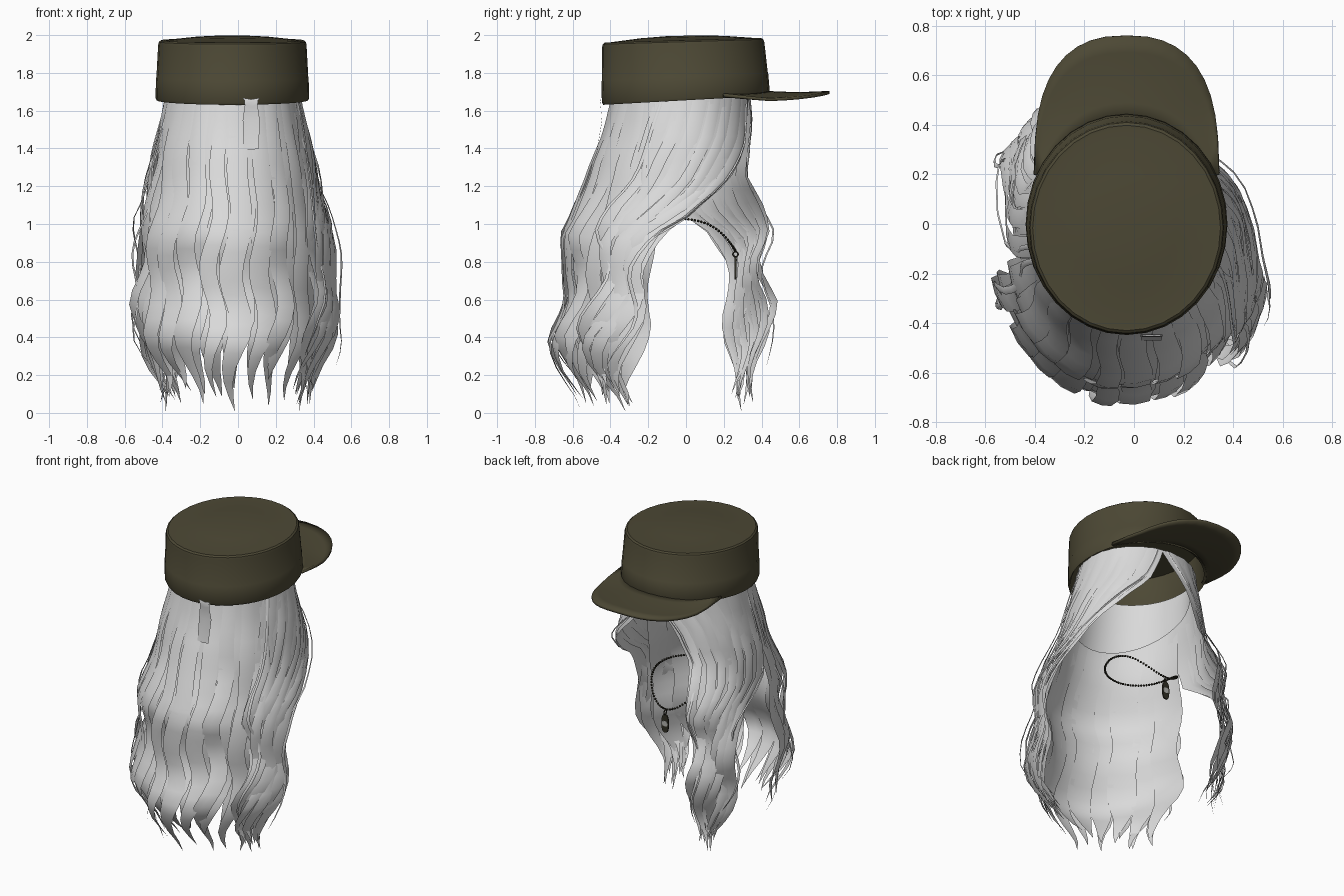
import bpy, bmesh, math, random
from mathutils import Vector, Matrix

random.seed(4)
if "Cube" in bpy.data.objects:
    bpy.data.objects.remove(bpy.data.objects["Cube"], do_unlink=True)

CX = -0.03


def material(name, rgb):
    m = bpy.data.materials.new(name)
    m.use_nodes = True
    m.diffuse_color = (*rgb, 1)
    bsdf = m.node_tree.nodes["Principled BSDF"]
    bsdf.inputs["Base Color"].default_value = (*rgb, 1)
    bsdf.inputs["Roughness"].default_value = 0.8
    return m


HAIR = material("silver hair", (0.70, 0.70, 0.70))
CLOTH = material("olive cloth", (0.073, 0.065, 0.035))
METAL = material("dark metal", (0.03, 0.028, 0.018))
BAND = material("pale tag band", (0.45, 0.45, 0.43))


def finish(bm, name, mat, angle=35):
    me = bpy.data.meshes.new(name)
    bm.to_mesh(me)
    bm.free()
    ob = bpy.data.objects.new(name, me)
    bpy.context.collection.objects.link(ob)
    me.materials.append(mat)
    bpy.ops.object.select_all(action='DESELECT')
    ob.select_set(True)
    bpy.context.view_layer.objects.active = ob
    bpy.ops.object.shade_smooth_by_angle(angle=math.radians(angle))
    return ob


def bridge(bm, a, b, closed=True):
    n = len(a)
    for i in range(n if closed else n - 1):
        j = (i + 1) % n
        bm.faces.new((a[i], a[j], b[j], b[i]))


# Cap: elliptical shell with a faint seam, a rolled top edge and a hollow inside
def build_cap():
    profile = [(0.93, 1.90), (0.96, 1.67), (0.985, 1.655), (1.0, 1.668),
               (0.992, 1.775), (0.988, 1.778), (0.965, 1.95), (0.955, 1.965),
               (0.93, 1.973), (0.9, 1.972), (0.5, 1.99), (0.2, 1.997)]
    bm = bmesh.new()
    rings = []
    for r, z in profile:
        ring = []
        h = z - 1.655
        for i in range(32):
            a = math.tau * i / 32
            y = 0.445 * r * math.sin(a) - 0.05 * h
            ring.append(bm.verts.new((CX + 0.407 * r * math.cos(a), y, z + (0.055 - 0.08 * h) * y)))
        rings.append(ring)
    for a, b in zip(rings, rings[1:]):
        bridge(bm, a, b)
    bm.faces.new(rings[0][::-1])
    bm.faces.new(rings[-1])
    bmesh.ops.recalc_face_normals(bm, faces=bm.faces)
    finish(bm, "cap", CLOTH)


# Brim: rounded visor drooping at its sides
def build_brim():
    bm = bmesh.new()
    rows = []
    for k in range(6):
        f = k / 5
        row = []
        for i in range(21):
            t = i / 20
            a = math.pi * t
            b = math.radians(27 + 126 * t)
            c, s = math.cos(a), math.sin(a)
            ox = 0.372 * math.copysign(abs(c) ** 0.8, c)
            oy = 0.2 + 0.56 * max(s, 0) ** 0.72
            x = (1 - f) * 0.39 * math.cos(b) + f * ox
            y = (1 - f) * 0.42 * math.sin(b) + f * oy
            droop = min(max((y - 0.1) / 0.35, 0), 1)
            z = 1.697 - 0.042 * (x / 0.37) ** 2 * droop - 0.006 * math.sin(math.pi * f)
            row.append(bm.verts.new((CX + x, y, z)))
        rows.append(row)
    for a, b in zip(rows, rows[1:]):
        bridge(bm, b, a, closed=False)
    bmesh.ops.remove_doubles(bm, verts=bm.verts, dist=0.0005)
    bmesh.ops.recalc_face_normals(bm, faces=bm.faces)
    ob = finish(bm, "brim", CLOTH)
    mod = ob.modifiers.new("thickness", 'SOLIDIFY')
    mod.thickness = 0.016
    mod.offset = 0


# Hair envelope by height; angles run from the back (0) towards +x (90)
HEIGHTS = [1.68, 1.45, 1.25, 1.1, 0.95, 0.8, 0.6, 0.4, 0.2, 0.0]
SIDE = [0.36, 0.40, 0.44, 0.47, 0.50, 0.52, 0.55, 0.52, 0.46, 0.40]
REAR = [0.395, 0.45, 0.52, 0.60, 0.65, 0.62, 0.65, 0.70, 0.64, 0.50]
FORE = [0.34, 0.35, 0.38, 0.46, 0.51, 0.47, 0.51, 0.48, 0.45, 0.42]
# Each region: edge angles by height, lock count, extra lift of the lower part
REGIONS = {
    "back_hair": ([-76, -76, -76, -74, -72, -71, -71, -70, -67, -62],
                  [72, 72, 72, 70, 66, 64, 62, 61, 58, 52], 10, 0.0),
    "swept_side_hair": ([68, 62, 56, 52, 50, 50, 48, 46, 44, 42],
                        [166, 152, 126, 98, 76, 71, 68, 65, 62, 58], 7, 0.05),
    "front_side_hair": ([-192, -160, -149, -146, -145, -145, -146, -144, -142, -138],
                        [-74, -74, -75, -82, -108, -117, -118, -119, -121, -126], 7, 0.01),
}


def sample(table, z):
    for i in range(len(HEIGHTS) - 1):
        if z >= HEIGHTS[i + 1]:
            f = (HEIGHTS[i] - z) / (HEIGHTS[i] - HEIGHTS[i + 1])
            return table[i] + (table[i + 1] - table[i]) * min(max(f, 0), 1)
    return table[-1]


def surface(deg, z, off):
    a = math.radians(deg)
    ry = sample(REAR if math.cos(a) > 0 else FORE, z) + off
    return Vector((CX + (sample(SIDE, z) + off) * math.sin(a), -ry * math.cos(a), z))


# One lock: a broad wavy ribbon that follows the envelope and tapers to a curled tip
def add_lock(bm, region, s, width, off, phase, z_end, sway=1.0):
    lo, hi, _, lift = region
    prev = None
    steps = 22
    for i in range(steps + 1):
        t = i / steps
        z = 1.69 + (z_end - 1.69) * t
        grow = min(1, 1.5 * t)
        swing = phase + z * math.tau / 0.56
        span = abs(sample(hi, z) - sample(lo, z))
        mid = sample(lo, z) + (sample(hi, z) - sample(lo, z)) * s
        mid += 3.6 * sway * grow * math.sin(swing)
        taper = min(1, (1 - t) / 0.22) ** 0.8
        half = max(span * width, min(width * 60, 4)) * taper + 0.05
        out = (off + lift) * grow + 0.025 * grow * math.sin(swing * 1.1 + 1.3)
        out += 0.05 * max(0, t - 0.88) / 0.12 * math.sin(phase * 3)
        row = [bm.verts.new(surface(mid + half * k, z, out - 0.005 * k * k * taper))
               for k in (-1, 0, 1)]
        if prev:
            bridge(bm, row, prev, closed=False)
        prev = row


def build_hair():
    for name, region in REGIONS.items():
        bm = bmesh.new()
        n = region[2]
        # Inner layer: broad overlapping locks moving together
        for i in range(n):
            s = (i + 0.5) / n
            add_lock(bm, region, s, 0.66 / n, -0.012 + 0.008 * (i % 2), s * 3,
                     random.uniform(0.08, 0.2), sway=0.7)
        # Outer layer: separate curling locks
        for i in range(n):
            s = (i + random.uniform(0.35, 0.65)) / n
            add_lock(bm, region, s, random.uniform(0.35, 0.5) / n,
                     random.uniform(0.008, 0.03), s * 3 + random.uniform(-1.2, 1.2),
                     0.01 if i == n // 2 else random.uniform(0.03, 0.13))
        # Loose thin strand at each edge
        for s in (0.04, 0.96):
            add_lock(bm, region, s, 0.1 / n, 0.045, random.uniform(0, 6), 0.25)
        finish(bm, name, HAIR, 60)


# Scalp layer: inner band of hair with a hem rising towards the forehead
def build_scalp():
    bm = bmesh.new()
    rows = []
    for k in range(3):
        row = []
        for i in range(29):
            deg = -125 + 250 * i / 28
            hem = 1.36 + 0.14 * (1 - math.cos(math.radians(deg)))
            row.append(bm.verts.new(surface(deg, 1.69 + (hem - 1.69) * k / 2, -0.012 - 0.015 * k)))
        rows.append(row)
    for a, b in zip(rows, rows[1:]):
        bridge(bm, b, a, closed=False)
    finish(bm, "scalp_hair", HAIR)


# Tuft: small notched tab of hair over the cap's lower back edge
def build_tuft():
    bm = bmesh.new()
    rows = []
    for z, y, half in ((1.668, -0.452, 0.046), (1.655, -0.455, 0.036),
                       (1.63, -0.452, 0.034), (1.55, -0.445, 0.045), (1.4, -0.47, 0.04)):
        rows.append([bm.verts.new((0.07 + half * k, y, z - (0.008 if k == 0 else 0)))
                     for k in (-1, 0, 1)])
    for a, b in zip(rows, rows[1:]):
        bridge(bm, b, a, closed=False)
    finish(bm, "hair_tuft", HAIR)


# Necklace: a loop of beads dipping at the front, with a hanging tag
def build_necklace():
    bm = bmesh.new()
    for i in range(84):
        a = math.tau * i / 84
        f = (1 + math.sin(a)) / 2
        p = Vector((CX + 0.21 * math.cos(a), 0.03 + 0.23 * math.sin(a), 1.03 - 0.17 * f ** 4.5))
        bmesh.ops.create_icosphere(bm, subdivisions=1, radius=0.008, matrix=Matrix.Translation(p))
    finish(bm, "bead_chain", METAL)

    bpy.ops.mesh.primitive_torus_add(location=(CX, 0.262, 0.84), rotation=(0, math.pi / 2, 0),
                                     major_radius=0.014, minor_radius=0.004,
                                     major_segments=14, minor_segments=6)
    ring = bpy.context.object
    ring.name = "tag_ring"
    ring.data.materials.append(METAL)

    for name, mat, w, h, thick in (("tag", METAL, 0.026, 0.06, 0.009),
                                   ("tag_band", BAND, 0.02, 0.018, 0.012)):
        bm = bmesh.new()
        pts = []
        for i in range(20):
            a = math.tau * (i + 0.5) / 20
            pts.append(bm.verts.new((CX + w * math.copysign(abs(math.cos(a)) ** 0.6, math.cos(a)),
                                     0.262 - thick / 2, 0.765 + h * math.sin(a))))
        face = bm.faces.new(pts)
        ext = bmesh.ops.extrude_face_region(bm, geom=[face])
        bmesh.ops.translate(bm, vec=(0, thick, 0),
                            verts=[v for v in ext["geom"] if isinstance(v, bmesh.types.BMVert)])
        bmesh.ops.recalc_face_normals(bm, faces=bm.faces)
        finish(bm, name, mat)


build_cap()
build_brim()
build_hair()
build_scalp()
build_tuft()
build_necklace()
